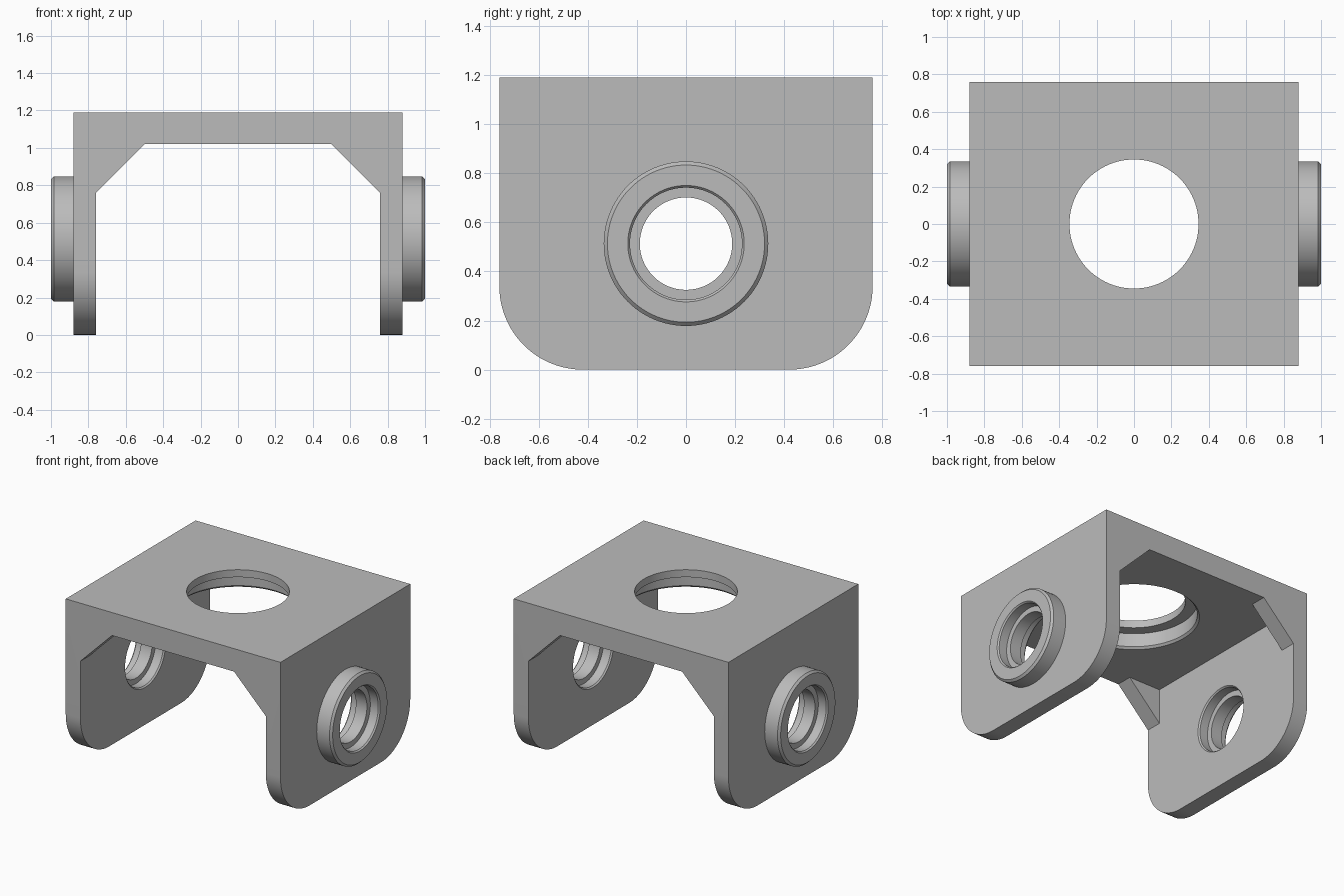
import bpy, bmesh, math
from mathutils import Vector

if "Cube" in bpy.data.objects:
    bpy.data.objects.remove(bpy.data.objects["Cube"], do_unlink=True)

# Main dimensions
HALF_X, HALF_Y, TOP = 0.88, 0.76, 1.19
INNER_X, CEILING = 0.76, 1.02
RIB = 0.12
BORE_Z = 0.513
FILLET = 0.34

grey = bpy.data.materials.new("plain_grey")
grey.use_nodes = True
grey.diffuse_color = (0.5, 0.5, 0.5, 1)
grey.node_tree.nodes["Principled BSDF"].inputs["Base Color"].default_value = (0.5, 0.5, 0.5, 1)


def finish(name, bm):
    bmesh.ops.recalc_face_normals(bm, faces=bm.faces)
    mesh = bpy.data.meshes.new(name)
    bm.to_mesh(mesh)
    bm.free()
    mesh.materials.append(grey)
    obj = bpy.data.objects.new(name, mesh)
    bpy.context.collection.objects.link(obj)
    return obj


def loft(name, rings):
    """Join closed rings of points and cap both ends."""
    bm = bmesh.new()
    loops = [[bm.verts.new(p) for p in ring] for ring in rings]
    n = len(loops[0])
    for a, b in zip(loops, loops[1:]):
        for i in range(n):
            j = (i + 1) % n
            bm.faces.new((a[i], a[j], b[j], b[i]))
    bm.faces.new(loops[0])
    bm.faces.new(loops[-1])
    return finish(name, bm)


def lathe(name, profile, place, sides=96):
    """Revolve (radius, distance) pairs; place maps them into the model."""
    angles = [2 * math.pi * i / sides for i in range(sides)]
    return loft(name, [[place(t, r * math.cos(a), r * math.sin(a)) for a in angles]
                       for r, t in profile])


def combine(target, tool, operation):
    mod = target.modifiers.new(tool.name, "BOOLEAN")
    mod.operation = operation
    mod.solver = "EXACT"
    mod.object = tool
    bpy.context.view_layer.objects.active = target
    bpy.ops.object.modifier_apply(modifier=mod.name)
    bpy.data.objects.remove(tool, do_unlink=True)


# Outer block with rounded lower corners, extruded across x
outline = [(HALF_Y, TOP), (-HALF_Y, TOP)]
for side, start in ((-1, math.pi), (1, 1.5 * math.pi)):
    for i in range(25):
        a = start + math.pi / 2 * i / 24
        outline.append((side * (HALF_Y - FILLET) + FILLET * math.cos(a),
                        FILLET + FILLET * math.sin(a)))
bracket = loft("bracket", [[Vector((x, y, z)) for y, z in outline] for x in (-HALF_X, HALF_X)])

# Open passage with sloped upper corners
opening = [(-INNER_X, -0.2), (INNER_X, -0.2), (INNER_X, 0.76), (0.5, CEILING),
           (-0.5, CEILING), (-INNER_X, 0.76)]
combine(bracket, loft("passage", [[Vector((x, y, z)) for x, z in opening]
                                  for y in (-1, 1)]), "DIFFERENCE")

# Square inner room, leaving thin corner ribs at the front and back
room = [(-INNER_X, -0.2), (INNER_X, -0.2), (INNER_X, CEILING), (-INNER_X, CEILING)]
depth = HALF_Y - RIB
combine(bracket, loft("room", [[Vector((x, y, z)) for x, z in room]
                               for y in (-depth, depth)]), "DIFFERENCE")

# Round bosses on both arms, each with a bore narrowed by a middle lip
boss = [(0.335, 0.84), (0.335, 0.985), (0.32, 1.0)]
bore = [(0.237, 0.7), (0.237, 0.76), (0.228, 0.77), (0.228, 0.835), (0.188, 0.835),
        (0.188, 0.925), (0.228, 0.925), (0.228, 0.99), (0.237, 1.0), (0.237, 1.1)]
for side in (-1, 1):
    def sideways(t, u, v, side=side):
        return Vector((side * t, u, BORE_Z + v))
    combine(bracket, lathe("boss", boss, sideways), "UNION")
    combine(bracket, lathe("bore", bore, sideways), "DIFFERENCE")

# Stepped hole through the top, wider underneath
hole = [(0.345, 1.3), (0.345, 1.135), (0.425, 1.135), (0.425, 1.035), (0.44, CEILING),
        (0.44, 0.9)]
combine(bracket, lathe("top_hole", hole, lambda t, u, v: Vector((u, v, t))), "DIFFERENCE")

# Smooth round surfaces, keep crisp edges
bpy.ops.object.select_all(action="DESELECT")
bracket.select_set(True)
bpy.context.view_layer.objects.active = bracket
bpy.ops.object.shade_smooth_by_angle(angle=math.radians(30))
